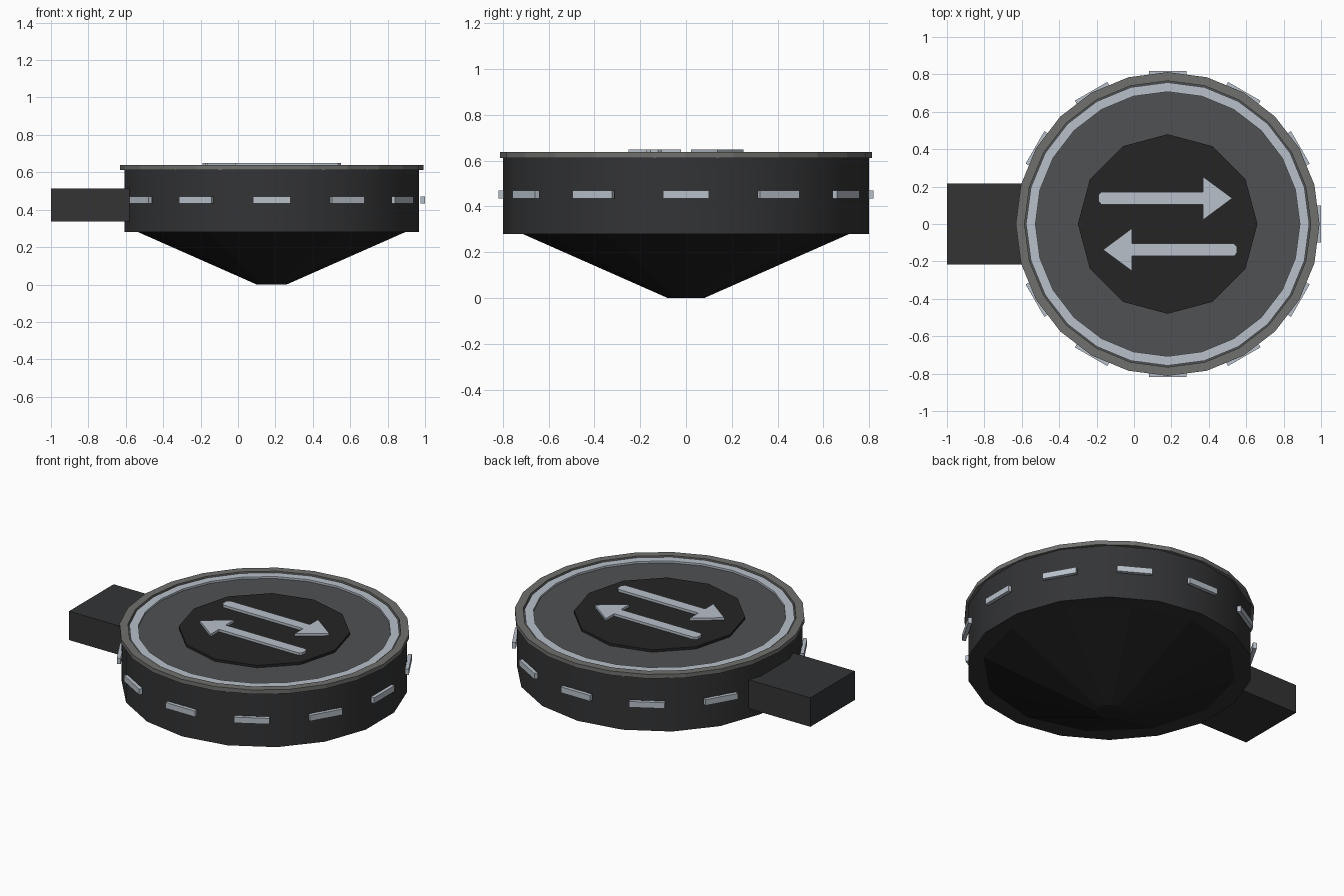
import bpy, bmesh
from math import sin, cos, pi, radians
from mathutils import Matrix, Vector

if "Cube" in bpy.data.objects:
    bpy.data.objects.remove(bpy.data.objects["Cube"])

CX = 0.18  # axis of the round housing


def material(name, rgb):
    m = bpy.data.materials.new(name)
    m.diffuse_color = (*rgb, 1)
    m.use_nodes = True
    m.node_tree.nodes["Principled BSDF"].inputs["Base Color"].default_value = m.diffuse_color
    return m


BODY = material("charcoal", (0.033, 0.034, 0.036))
CONE = material("black", (0.014, 0.014, 0.014))
DARK = material("dark_panel", (0.018, 0.018, 0.019))
PLATE = material("grey_plate", (0.08, 0.082, 0.085))
RIM = material("rim_grey", (0.16, 0.16, 0.155))
LIGHT = material("pale_blue_grey", (0.48, 0.53, 0.59))


def finish(name, bm, mat):
    bmesh.ops.recalc_face_normals(bm, faces=bm.faces)
    me = bpy.data.meshes.new(name)
    bm.to_mesh(me)
    bm.free()
    me.materials.append(mat)
    ob = bpy.data.objects.new(name, me)
    bpy.context.collection.objects.link(ob)
    return ob


def lathe(name, profile, n, mat, ring=False, smooth=False):
    """Turn (radius, z) points about the housing axis; ring closes the profile."""
    bm = bmesh.new()
    loops = [[bm.verts.new((CX + r * cos(pi / 2 + 2 * pi * i / n),
                            r * sin(pi / 2 + 2 * pi * i / n), z)) for i in range(n)]
             for r, z in profile]
    pairs = list(zip(loops, loops[1:]))
    if ring:
        pairs.append((loops[-1], loops[0]))
    for a, b in pairs:
        for i in range(n):
            j = (i + 1) % n
            bm.faces.new((a[i], a[j], b[j], b[i])).smooth = smooth
    if not ring:
        bm.faces.new(loops[0])
        bm.faces.new(loops[-1])
    return finish(name, bm, mat)


def annulus(name, r0, r1, z0, z1, n, mat):
    return lathe(name, [(r0, z0), (r1, z0), (r1, z1), (r0, z1)], n, mat, ring=True)


def box(name, size, mat, matrix):
    bm = bmesh.new()
    bmesh.ops.create_cube(bm, size=1, matrix=matrix @ Matrix.Diagonal((*size, 1)))
    return finish(name, bm, mat)


def arrow(name, turn):
    # flat outline with a chamfered tail, extruded upward
    pts = [(-0.37, 0.155), (-0.355, 0.172), (0.19, 0.172), (0.19, 0.252), (0.345, 0.138),
           (0.19, 0.022), (0.19, 0.105), (-0.355, 0.105), (-0.37, 0.122)]
    bm = bmesh.new()
    f = bm.faces.new([bm.verts.new((x, y, 0.625)) for x, y in pts])
    ext = bmesh.ops.extrude_face_region(bm, geom=[f])
    top = [v for v in ext["geom"] if isinstance(v, bmesh.types.BMVert)]
    bmesh.ops.translate(bm, verts=top, vec=Vector((0, 0, 0.025)))
    bm.transform(Matrix.Translation((CX, 0, 0)) @ Matrix.Rotation(turn, 4, 'Z'))
    return finish(name, bm, LIGHT)


# Housing: drum and tapered underside
lathe("drum", [(0.80, 0.28), (0.80, 0.615)], 18, BODY, smooth=True)
lathe("underside_cone", [(0.08, 0), (0.725, 0.285)], 12, CONE)

# Top: rim, light ring, plate and raised dark panel
annulus("rim", 0.765, 0.812, 0.612, 0.638, 24, RIM)
lathe("top_plate", [(0.768, 0.605), (0.768, 0.62)], 24, PLATE)
annulus("light_ring", 0.707, 0.757, 0.61, 0.632, 24, LIGHT)
lathe("centre_panel", [(0.48, 0.61), (0.48, 0.635)], 12, DARK)
arrow("arrow_right", 0)
arrow("arrow_left", pi)

# Side connector
box("side_connector", (0.45, 0.434, 0.178), BODY, Matrix.Translation((-0.775, 0, 0.425)))

# Marker strips around the drum, skipping the connector
for k in range(12):
    if k != 6:
        m = (Matrix.Translation((CX, 0, 0.452)) @ Matrix.Rotation(radians(30 * k), 4, 'Z')
             @ Matrix.Translation((0.808, 0, 0)))
        box(f"marker_strip_{k}", (0.022, 0.2, 0.036), LIGHT, m)
